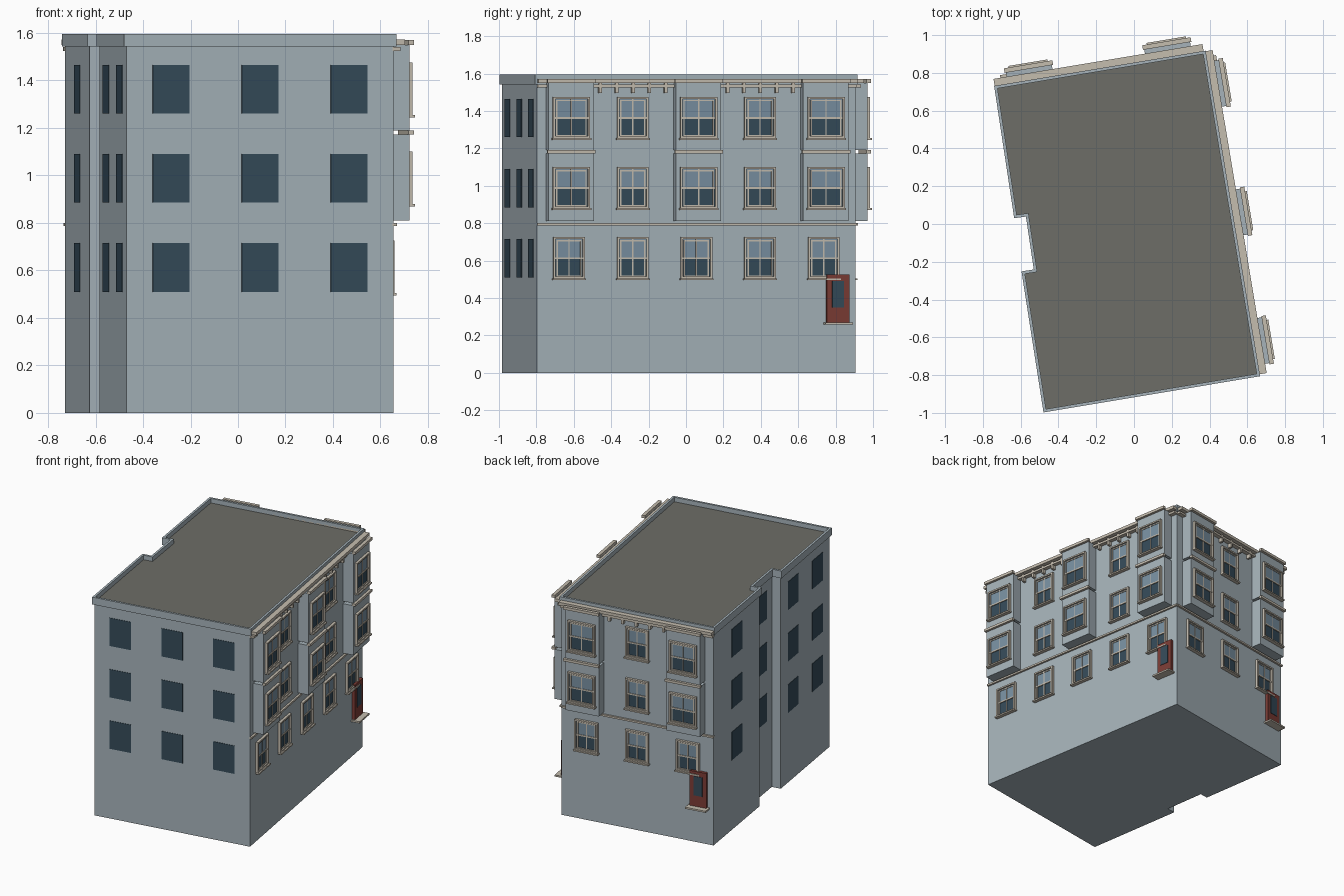
import bpy, bmesh
from mathutils import Vector

if "Cube" in bpy.data.objects:
    bpy.data.objects.remove(bpy.data.objects["Cube"])

COLORS = {
    "wall": (0.38, 0.45, 0.49), "roof": (0.155, 0.155, 0.135), "trim": (0.56, 0.51, 0.43),
    "glass": (0.035, 0.07, 0.10), "pale_glass": (0.19, 0.28, 0.36), "door": (0.20, 0.045, 0.035),
}
MATS = {}
for key, c in COLORS.items():
    MATS[key] = bpy.data.materials.new(key)
    MATS[key].diffuse_color = (*c, 1)

parts = {}  # name -> (bmesh, material key)


def part(name, mat):
    return parts.setdefault(name, (bmesh.new(), mat))[0]


def prism(bm, pts, z0, z1):
    """Extrude a flat outline between two heights."""
    face = bm.faces.new([bm.verts.new((p[0], p[1], z0)) for p in pts])
    top = bmesh.ops.extrude_face_region(bm, geom=[face])["geom"]
    bmesh.ops.translate(bm, vec=(0, 0, z1 - z0), verts=[v for v in top if isinstance(v, bmesh.types.BMVert)])


def offset(pts, d):
    """Offset a counter-clockwise outline outward by d, with mitred corners."""
    out = []
    for i, p in enumerate(pts):
        a = (p - pts[i - 1]).normalized()
        b = (pts[(i + 1) % len(pts)] - p).normalized()
        na, nb = Vector((a.y, -a.x)), Vector((b.y, -b.x))
        out.append(p + (na + nb) * d / (1 + na.dot(nb)))
    return out


class Wall:
    """Local frame of one wall: u along it, d outward from it, z up."""

    def __init__(self, p, q):
        self.p, self.len = p, (q - p).length
        self.u = (q - p).normalized()
        self.n = Vector((self.u.y, -self.u.x))

    def box(self, name, mat, u, d, z):
        pts = [self.p + self.u * a + self.n * b
               for a, b in ((u[0], d[0]), (u[1], d[0]), (u[1], d[1]), (u[0], d[1]))]
        prism(part(name, mat), pts, *z)

    def ring(self, name, mat, c, w, z, t, d):
        """Rectangular border of thickness t inside half width w."""
        for s in (-1, 1):
            e = sorted((c + s * w, c + s * (w - t)))
            self.box(name, mat, e, d, z)
        for a in (z[0], z[1] - t):
            self.box(name, mat, (c - w + t, c + w - t), d, (a, a + t))


FLOORS = [0.51, 0.885, 1.26]
WIN_H = 0.205
outline = [Vector(p) for p in (
    (-0.47, -0.985), (0.655, -0.797), (0.37, 0.905), (-0.728, 0.722),
    (-0.625, 0.043), (-0.563, 0.052), (-0.518, -0.25), (-0.583, -0.26))]
walls = [Wall(p, outline[(i + 1) % len(outline)]) for i, p in enumerate(outline)]
south, east, north, west_n, _, notch, _, west_s = walls

# Main body, roof deck and parapet
prism(part("building_walls", "wall"), outline, 0, 1.55)
prism(part("roof_deck", "roof"), offset(outline, -0.002), 1.55, 1.562)
outer, inner = offset(outline, 0.011), offset(outline, -0.005)
bm = part("parapet", "wall")
loops = [[bm.verts.new((*p, z)) for p in ring]
         for ring, z in ((outer, 1.542), (outer, 1.595), (inner, 1.595), (inner, 1.542))]
for k in range(4):
    a, b = loops[k], loops[(k + 1) % 4]
    for i in range(len(outline)):
        j = (i + 1) % len(outline)
        bm.faces.new((a[i], a[j], b[j], b[i]))

# Plain windows on the south wall, west wall and light well
for wall, count in ((south, 3), (west_n, 1), (notch, 1), (west_s, 2)):
    for k in range(count):
        c = wall.len * (k + 0.5) / count
        for z in FLOORS:
            wall.box("plain_windows", "glass", (c - 0.078, c + 0.078), (-0.01, 0.003), (z, z + WIN_H))


def sash_window(wall, c, w, z, d):
    """Framed double-hung window with sill; d is the face it sits on."""
    mid, top = z + WIN_H / 2, z + WIN_H
    wall.box("lower_panes", "glass", (c - w, c + w), (d - 0.005, d + 0.004), (z, mid))
    wall.box("upper_panes", "pale_glass", (c - w, c + w), (d - 0.005, d + 0.006), (mid, top))
    wall.ring("window_casings", "trim", c, w + 0.011, (z - 0.006, top + 0.01), 0.011, (d - 0.005, d + 0.018))
    wall.ring("window_sashes", "trim", c, w - 0.006, (z + 0.004, top - 0.006), 0.007, (d - 0.005, d + 0.010))
    wall.box("window_sashes", "trim", (c - w, c + w), (d, d + 0.011), (mid - 0.005, mid + 0.005))
    wall.box("window_sashes", "trim", (c - 0.003, c + 0.003), (d, d + 0.009), (z, top))
    wall.box("window_sills", "trim", (c - w - 0.016, c + w + 0.016), (d - 0.005, d + 0.027), (z - 0.015, z - 0.005))


BAY_D, BAY_W = 0.076, 0.123
for wall, count, door in ((east, 5, 0.944), (north, 3, 0.907)):
    L = wall.len
    centres = [L * (k + 0.5) / count for k in range(count)]
    bays = centres[::2]

    # Sash windows, wider on the bays
    for k, c in enumerate(centres):
        for f, z in enumerate(FLOORS):
            on_bay = f > 0 and k % 2 == 0
            sash_window(wall, c, 0.089 if on_bay else 0.074, z, BAY_D if on_bay else 0)

    # Projecting bays with flat bands at mid height and top
    for c in bays:
        for z in ((0.811, 1.172), (1.19, 1.55)):
            wall.box("bay_boxes", "wall", (c - BAY_W, c + BAY_W), (-0.01, BAY_D), z)
        for z in ((1.172, 1.19), (1.55, 1.57)):
            wall.box("bay_bands", "trim", (c - 0.13, c + 0.13), (BAY_D - 0.006, BAY_D + 0.018), z)

    # Cornice, lower moulding and belt course
    wall.box("cornice", "trim", (0, L + 0.008), (-0.005, 0.048), (1.55, 1.572))
    wall.box("cornice_moulding", "trim", (0, L + 0.005), (-0.005, 0.03), (1.525, 1.541))
    wall.box("belt_course", "trim", (0, L + 0.004), (-0.005, 0.014), (0.787, 0.8))

    # Cornice brackets between the bays
    for a, b in zip(bays, bays[1:]):
        gap = b - a - 2 * BAY_W
        for i in range(5):
            c = a + BAY_W + gap * (i + 0.5) / 5
            wall.box("cornice_brackets", "trim", (c - 0.008, c + 0.008), (-0.005, 0.028), (1.495, 1.55))

    # Entrance door with glazed panel and step
    c = L * door
    wall.box("entrance_doors", "door", (c - 0.061, c + 0.061), (-0.005, 0.022), (0.268, 0.525))
    wall.box("door_glass", "glass", (c - 0.032, c + 0.032), (0.015, 0.025), (0.35, 0.49))
    wall.box("door_steps", "trim", (c - 0.075, c + 0.075), (-0.005, 0.062), (0.258, 0.27))

# Turn every collected part into an object
for name, (bm, mat) in parts.items():
    bmesh.ops.recalc_face_normals(bm, faces=bm.faces)
    mesh = bpy.data.meshes.new(name)
    bm.to_mesh(mesh)
    bm.free()
    mesh.materials.append(MATS[mat])
    bpy.context.collection.objects.link(bpy.data.objects.new(name, mesh))

for m in bpy.data.materials:
    if m.users and not m.is_grease_pencil:
        m.use_nodes = True
        m.node_tree.nodes["Principled BSDF"].inputs["Base Color"].default_value = m.diffuse_color
